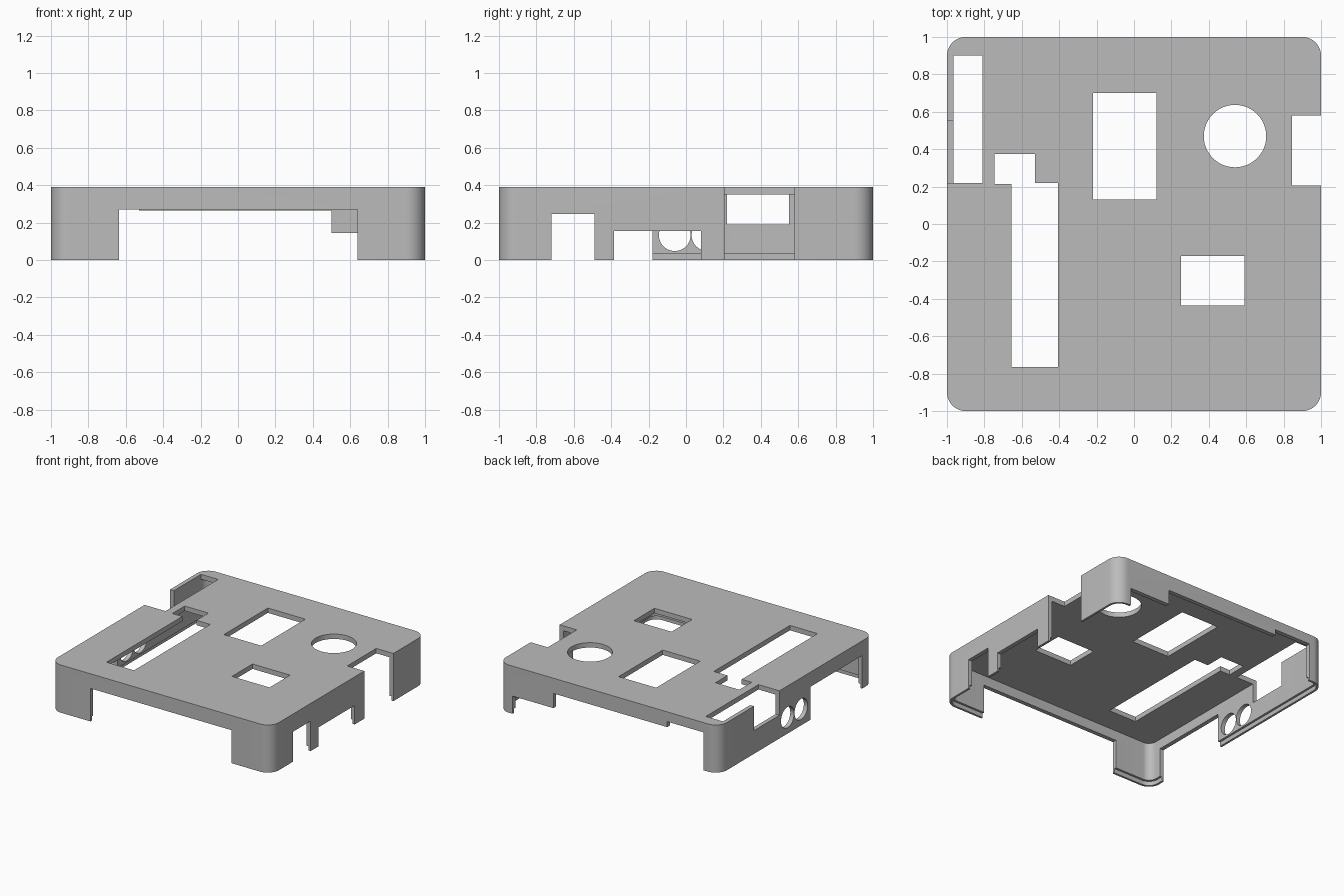
import bpy, bmesh, math

if "Cube" in bpy.data.objects:
    bpy.data.objects.remove(bpy.data.objects["Cube"], do_unlink=True)

HEIGHT, WALL, LIP, RADIUS = 0.39, 0.035, 0.035, 0.1
CEILING = HEIGHT - 0.04

grey = bpy.data.materials.new("plain grey")
grey.use_nodes = True
grey.diffuse_color = (0.5, 0.5, 0.5, 1)
grey.node_tree.nodes["Principled BSDF"].inputs["Base Color"].default_value = (0.5, 0.5, 0.5, 1)


def prism(name, outline, z0, z1):
    """Extrude a flat outline between two heights."""
    bm = bmesh.new()
    base = bm.faces.new([bm.verts.new((x, y, z0)) for x, y in outline])
    top = bmesh.ops.extrude_face_region(bm, geom=[base])["geom"]
    verts = [v for v in top if isinstance(v, bmesh.types.BMVert)]
    bmesh.ops.translate(bm, verts=verts, vec=(0, 0, z1 - z0))
    bmesh.ops.recalc_face_normals(bm, faces=bm.faces)
    mesh = bpy.data.meshes.new(name)
    bm.to_mesh(mesh)
    bm.free()
    obj = bpy.data.objects.new(name, mesh)
    bpy.context.collection.objects.link(obj)
    mesh.materials.append(grey)
    return obj


def rounded_square(half, radius, steps=12):
    points = []
    for quarter, (sx, sy) in enumerate([(1, 1), (-1, 1), (-1, -1), (1, -1)]):
        for i in range(steps + 1):
            a = (quarter + i / steps) * math.pi / 2
            points.append((sx * (half - radius) + radius * math.cos(a),
                           sy * (half - radius) + radius * math.sin(a)))
    return points


def circle(cx, cy, r, n=48):
    return [(cx + r * math.cos(2 * math.pi * i / n), cy + r * math.sin(2 * math.pi * i / n))
            for i in range(n)]


def box(x0, x1, y0, y1, z0, z1):
    return prism("cutter", [(x0, y0), (x1, y0), (x1, y1), (x0, y1)], z0, z1)


def cut(cutter):
    """Subtract a cutter from the cover and discard it."""
    mod = cover.modifiers.new("cut", 'BOOLEAN')
    mod.operation, mod.solver, mod.object = 'DIFFERENCE', 'EXACT', cutter
    bpy.context.view_layer.objects.active = cover
    bpy.ops.object.modifier_apply(modifier=mod.name)
    bpy.data.objects.remove(cutter, do_unlink=True)


# Shell: rounded slab, hollowed from below, with a stepped lip around the rim
cover = prism("case_cover", rounded_square(1, RADIUS), 0, HEIGHT)
cut(prism("cutter", rounded_square(1 - WALL, RADIUS - WALL), -0.1, CEILING))
cut(prism("cutter", rounded_square(1 - WALL / 2, RADIUS - WALL / 2), -0.1, LIP))

# Openings through the top
T0, T1 = CEILING - 0.05, HEIGHT + 0.1
slot = [(-0.655, -0.765), (-0.405, -0.765), (-0.405, 0.22), (-0.53, 0.22),
        (-0.53, 0.375), (-0.745, 0.375), (-0.745, 0.215), (-0.655, 0.215)]
cut(prism("cutter", slot, T0, T1))
cut(prism("cutter", circle(0.54, 0.47, 0.167), T0, T1))
for x0, x1, y0, y1 in [(-0.22, 0.12, 0.13, 0.70), (0.25, 0.59, -0.435, -0.17),
                       (-1 + WALL, -0.81, 0.22, 0.90)]:
    cut(box(x0, x1, y0, y1, T0, T1))

# Front and back wall openings: x range and height
for x0, x1, z in [(-0.635, 0.64, 0.27)]:
    cut(box(x0, x1, -1.1, -0.96, -0.1, z))
for x0, x1, z in [(-0.53, 0.5, 0.265), (0.45, 0.87, 0.145), (-0.86, -0.53, 0.31)]:
    cut(box(x0, x1, 0.96, 1.1, -0.1, z))

# Right wall openings, and the notch that also runs into the top
for y0, y1, z in [(-0.72, -0.49, 0.245), (-0.385, 0.08, 0.155)]:
    cut(box(0.96, 1.1, y0, y1, -0.1, z))
cut(box(0.845, 1.1, 0.205, 0.58, -0.1, T1))

# Left wall opening, notch beside the slot, and two round ports
cut(box(-1.1, -0.96, -0.85, -0.18, -0.1, 0.27))
cut(box(-1.1, -0.96, 0.22, 0.55, 0.19, T1))
for y in (-0.06, 0.115):
    port = prism("cutter", circle(0, 0, 0.085), -0.1, 0.1)
    port.rotation_euler = (0, math.pi / 2, 0)
    port.location = (-1, y, 0.133)
    bpy.context.view_layer.update()
    cut(port)

# Smooth rounded corners and ports, sharp edges kept
bpy.ops.object.select_all(action='DESELECT')
cover.select_set(True)
bpy.context.view_layer.objects.active = cover
bpy.ops.object.shade_smooth_by_angle(angle=math.radians(30))
